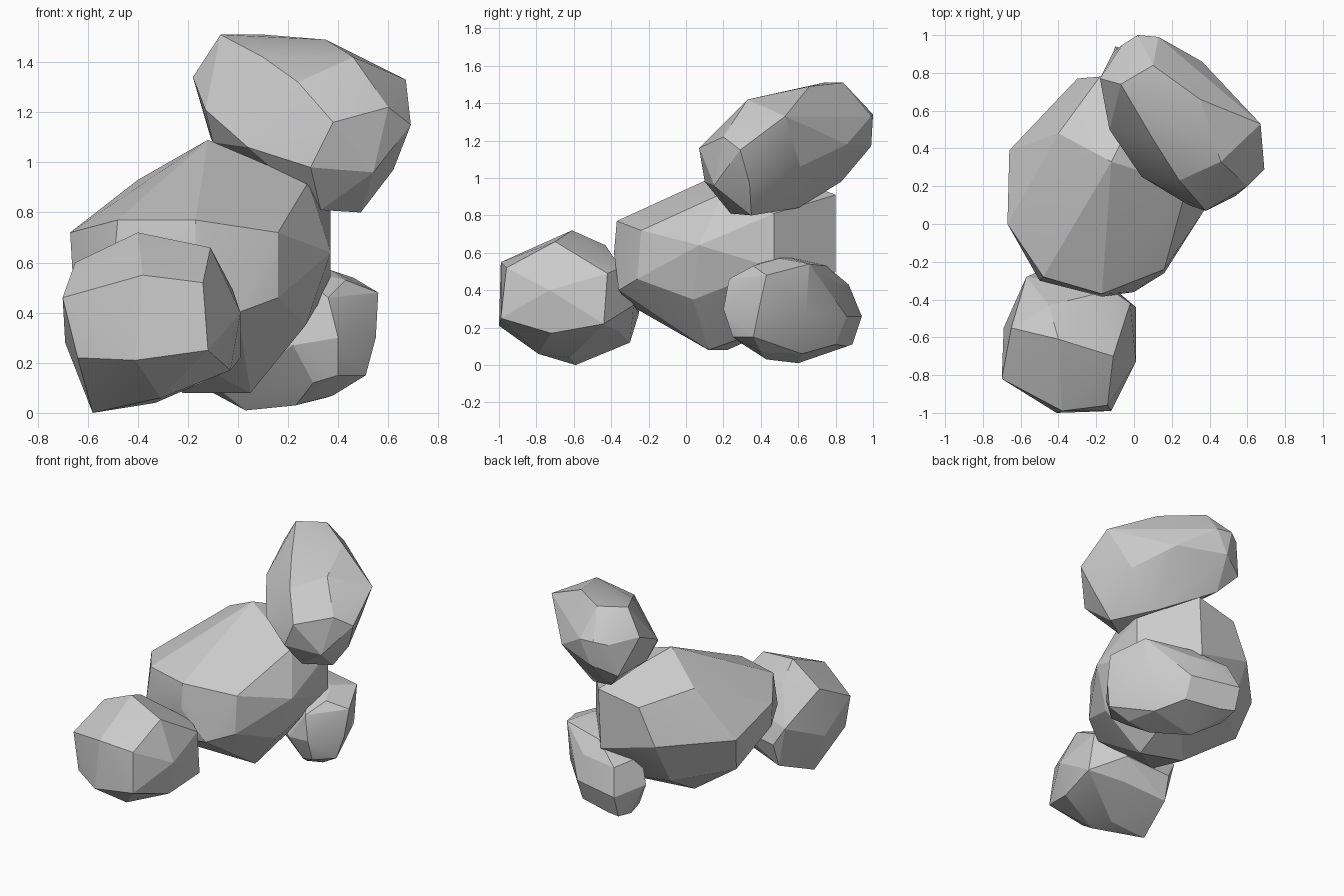
import bpy, bmesh, math


def rock(name, points):
    """Faceted boulder: the convex hull of a few corner points."""
    bm = bmesh.new()
    for p in points:
        bm.verts.new(p)
    hull = bmesh.ops.convex_hull(bm, input=bm.verts)
    loose = {g for g in hull["geom_interior"] + hull["geom_unused"]
             if isinstance(g, bmesh.types.BMVert)}
    bmesh.ops.delete(bm, geom=list(loose), context='VERTS')
    # merge nearly flat triangles into broad facets
    bmesh.ops.dissolve_limit(bm, angle_limit=math.radians(3),
                             verts=bm.verts, edges=bm.edges)
    bmesh.ops.recalc_face_normals(bm, faces=bm.faces)
    mesh = bpy.data.meshes.new(name)
    bm.to_mesh(mesh)
    bm.free()
    obj = bpy.data.objects.new(name, mesh)
    bpy.context.collection.objects.link(obj)
    bpy.ops.object.select_all(action='DESELECT')
    obj.select_set(True)
    bpy.context.view_layer.objects.active = obj
    bpy.ops.object.shade_smooth_by_angle(angle=math.radians(15))
    return obj


# small boulder at the front
rock("front_rock", [
    (-.40, -.61, .72), (-.11, -.70, .66), (-.65, -.55, .60), (-.45, -.43, .64),
    (-.38, -.99, .55), (-.14, -.96, .52), (-.70, -.82, .46), (-.02, -.42, .49),
    (-.12, -.35, .52), (.01, -.73, .40), (.01, -.44, .22), (-.57, -.28, .40),
    (-.12, -.99, .25), (-.41, -1, .21), (-.64, -.85, .22), (-.69, -.55, .28),
    (-.03, -.72, .17), (-.22, -.36, .18), (-.51, -.30, .12), (-.50, -.25, .28),
    (-.18, -.28, .32), (-.58, -.59, 0), (-.33, -.62, .04), (-.31, -.79, .06)])

# large boulder in the middle
rock("main_rock", [
    (-.12, .33, 1.09), (-.40, .48, .93), (.28, .20, .92), (.12, .80, .91),
    (-.67, 0, .72), (-.48, -.28, .77), (-.17, -.37, .77), (.16, -.24, .72),
    (.37, .07, .64), (.37, .47, .81), (.37, .47, .52), (.10, .80, .50),
    (-.66, .39, .60), (-.30, .77, .60), (-.18, .78, .85), (-.66, 0, .55),
    (-.50, -.30, .55), (-.17, -.385, .60), (.16, -.26, .46), (0, -.36, .40),
    (.27, .04, .35), (-.40, -.30, .32), (-.60, .30, .35), (-.30, .60, .30),
    (.10, .60, .25), (.05, .12, .08), (-.22, .22, .08)])

# boulder balanced on top
rock("top_rock", [
    (.10, .84, 1.51), (-.07, .74, 1.51), (.35, .66, 1.49), (.10, .45, 1.42),
    (.46, .33, 1.42), (.24, .23, 1.32), (.67, .53, 1.33), (.69, .29, 1.15),
    (.60, .20, 1.22), (.38, .07, 1.16), (.29, .10, .98), (.33, .24, .81),
    (.49, .35, .80), (.54, .15, .96), (.62, .34, .97), (.53, .61, 1.06),
    (.36, .86, 1.18), (.02, 1, 1.34), (.13, .99, 1.33), (.05, .99, 1.17),
    (-.06, .95, 1.32), (-.11, .91, 1.10), (-.18, .77, 1.34), (-.13, .50, 1.21),
    (-.10, .58, 1.08), (.04, .25, 1.06), (0, .83, .98), (.30, .60, .84)])

# low boulder at the back, lying diagonally under the main one
rock("back_rock", [
    (.20, .51, .59), (.37, .50, .57), (.46, .66, .54), (.43, .36, .53),
    (.36, .23, .46), (.40, .20, .30), (.40, .25, .15), (.22, .24, .27),
    (.56, .43, .48), (.55, .39, .30), (.51, .36, .15), (.45, .64, .27),
    (.15, .75, .53), (.24, .86, .26), (.22, .82, .43), (.24, .80, .11),
    (.35, .62, .06), (-.05, .87, .43), (.02, .89, .25), (-.10, .94, .26),
    (-.10, .89, .11), (0, .86, .10), (-.10, .75, .08), (.30, .29, .12),
    (.38, .40, .07), (.23, .43, .03), (.03, .60, .01), (-.06, .60, .08),
    (-.18, .70, .28), (-.12, .66, .45)])
